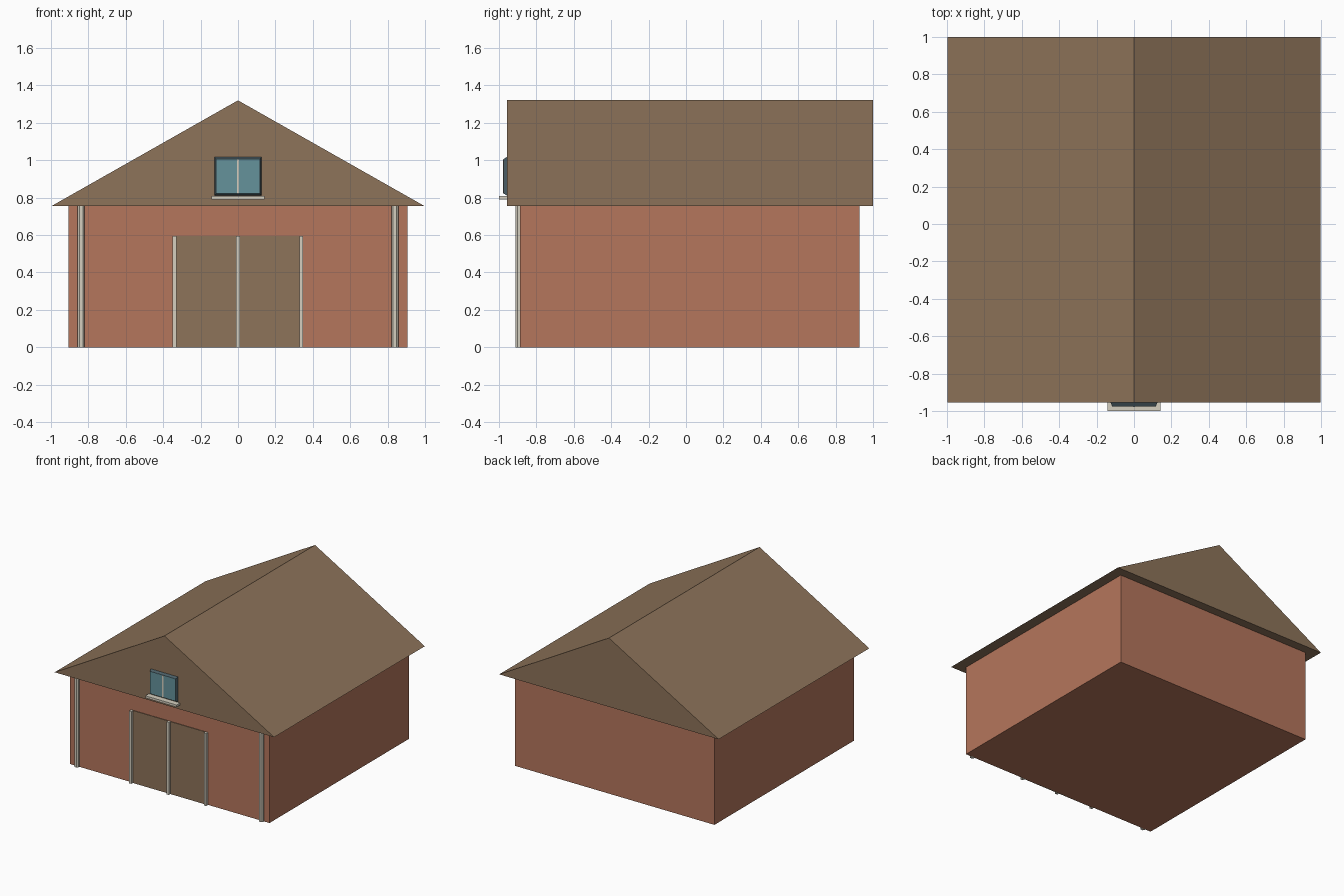
import bpy, bmesh

if "Cube" in bpy.data.objects:
    bpy.data.objects.remove(bpy.data.objects["Cube"])


def material(name, rgb):
    m = bpy.data.materials.new(name)
    m.diffuse_color = (*rgb, 1)
    m.use_nodes = True
    m.node_tree.nodes["Principled BSDF"].inputs["Base Color"].default_value = m.diffuse_color
    return m


BRICK = material("brick", (0.46, 0.18, 0.107))
WOOD = material("brown_wood", (0.27, 0.173, 0.102))
CREAM = material("cream_trim", (0.66, 0.62, 0.52))
GLASS = material("glass", (0.13, 0.29, 0.33))
SLATE = material("dark_frame", (0.07, 0.11, 0.13))


def finish(name, bm, mat):
    bmesh.ops.recalc_face_normals(bm, faces=bm.faces)
    mesh = bpy.data.meshes.new(name)
    bm.to_mesh(mesh)
    bm.free()
    mesh.materials.append(mat)
    ob = bpy.data.objects.new(name, mesh)
    bpy.context.collection.objects.link(ob)
    return ob


def box(name, x, y, z, mat):
    """Box from (min, max) ranges on each axis."""
    bm = bmesh.new()
    bmesh.ops.create_cube(bm, size=1)
    for v in bm.verts:
        v.co = [r[0] if c < 0 else r[1] for c, r in zip(v.co, (x, y, z))]
    return finish(name, bm, mat)


def prism(name, profile, offset, mat):
    """Closed profile extruded along an offset vector."""
    bm = bmesh.new()
    face = bm.faces.new([bm.verts.new(p) for p in profile])
    new = bmesh.ops.extrude_face_region(bm, geom=[face], use_keep_orig=True)["geom"]
    bmesh.ops.translate(bm, vec=offset, verts=[g for g in new if isinstance(g, bmesh.types.BMVert)])
    return finish(name, bm, mat)


# Walls and solid gable roof
box("walls", (-0.907, 0.907), (-0.887, 0.926), (0, 0.755), BRICK)
prism("roof", [(-0.997, -0.955, 0.755), (0.997, -0.955, 0.755), (0, -0.955, 1.32)],
      (0, 1.955, 0), WOOD)

# Corner columns with chamfered fronts
for side, sx in (("left", -0.839), ("right", 0.839)):
    prism(side + "_column",
          [(sx - 0.018, -0.88, 0), (sx - 0.018, -0.9, 0), (sx - 0.009, -0.91, 0),
           (sx + 0.009, -0.91, 0), (sx + 0.018, -0.9, 0), (sx + 0.018, -0.88, 0)],
          (0, 0, 0.755), CREAM)

# Double door with three trim posts
for side, x in (("left", (-0.335, 0)), ("right", (0, 0.335))):
    box(side + "_door", x, (-0.892, -0.88), (0, 0.595), WOOD)
for side, x in (("left", -0.34), ("middle", 0), ("right", 0.338)):
    box(side + "_door_post", (x - 0.01, x + 0.01), (-0.912, -0.88), (0, 0.595), CREAM)

# Gable window: tapered frame, two panes, mullion and sill
frame = box("window_frame", (-0.127, 0.127), (-0.975, -0.95), (0.808, 1.02), SLATE)
for v in frame.data.vertices:
    if v.co.y < -0.96:
        v.co.x *= 0.92
        v.co.z = 0.914 + (v.co.z - 0.914) * 0.87
for side, x in (("left", (-0.116, -0.006)), ("right", (0.006, 0.116))):
    box(side + "_pane", x, (-0.976, -0.96), (0.823, 1.005), GLASS)
box("window_mullion", (-0.006, 0.006), (-0.978, -0.96), (0.823, 1.003), CREAM)
box("window_sill", (-0.142, 0.142), (-1.0, -0.95), (0.79, 0.808), CREAM)
